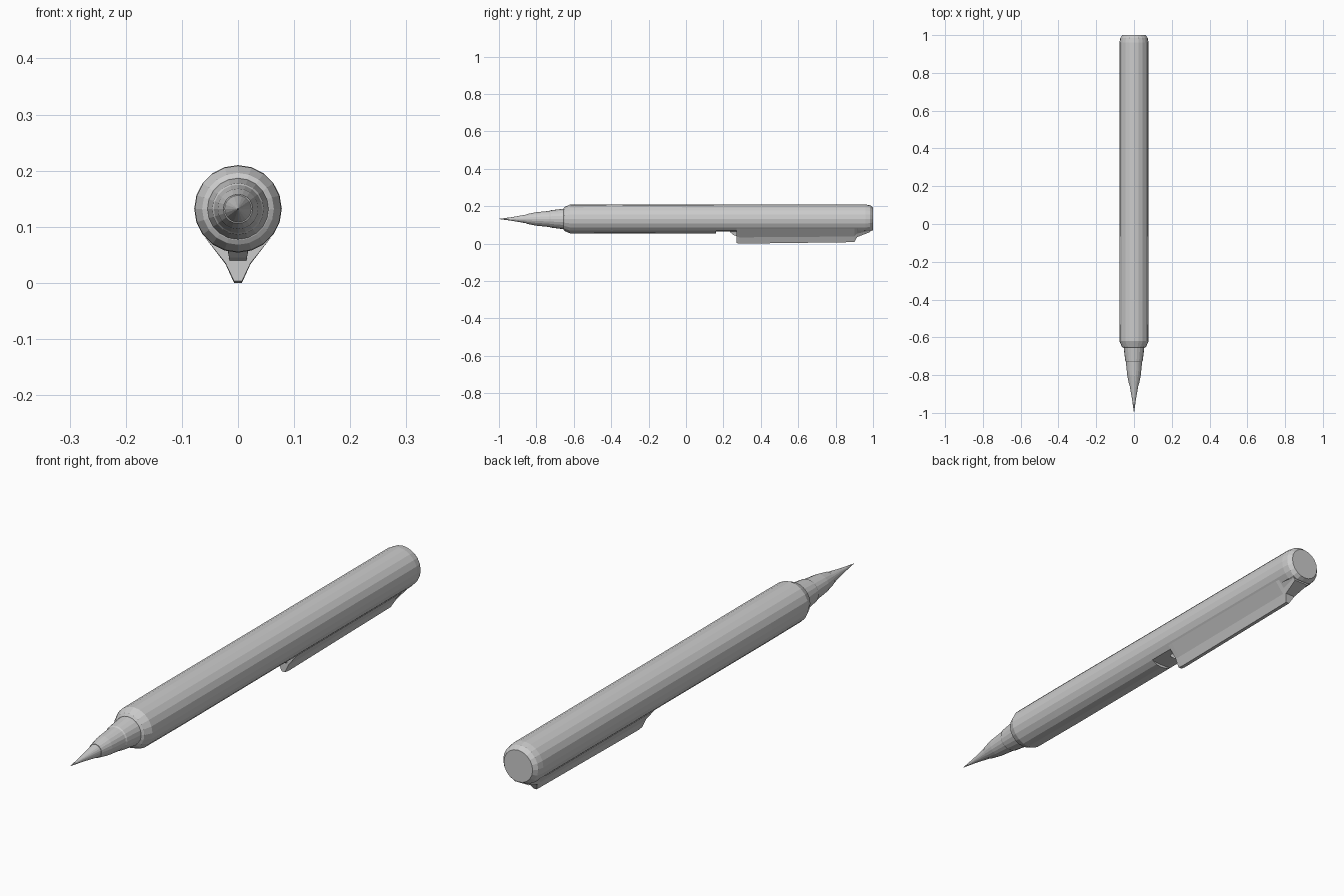
import bpy, bmesh
from math import sin, cos, pi

if "Cube" in bpy.data.objects:
    bpy.data.objects.remove(bpy.data.objects["Cube"])

AXIS_Z = 0.132   # height of the pen's long axis
SIDES = 20


def make_object(name, bm):
    bmesh.ops.remove_doubles(bm, verts=bm.verts, dist=1e-5)
    bmesh.ops.recalc_face_normals(bm, faces=bm.faces)
    mesh = bpy.data.meshes.new(name)
    bm.to_mesh(mesh)
    bm.free()
    obj = bpy.data.objects.new(name, mesh)
    bpy.context.collection.objects.link(obj)
    return obj


def loft(name, rings):
    """Skin a list of equal-length point rings and cap both ends."""
    bm = bmesh.new()
    loops = [[bm.verts.new(p) for p in ring] for ring in rings]
    n = len(loops[0])
    for a, b in zip(loops, loops[1:]):
        for i in range(n):
            j = (i + 1) % n
            bm.faces.new((a[i], a[j], b[j], b[i]))
    bm.faces.new(loops[0])
    bm.faces.new(loops[-1])
    return make_object(name, bm)


def lathe(name, profile, floor=0.0):
    """Turn (y, radius) pairs about the pen axis; floor flattens the underside."""
    rings = []
    for y, r in profile:
        rings.append([(r * sin(2 * pi * i / SIDES), y,
                       max(floor, AXIS_Z + r * cos(2 * pi * i / SIDES)))
                      for i in range(SIDES)])
    return loft(name, rings)


def clip_ring(y, top, bottom, half_top, half_bottom):
    """Tapered, slightly concave section of the clip."""
    mid_z = bottom + 0.42 * (top - bottom)
    half_mid = half_bottom + 0.3 * (half_top - half_bottom)
    right = [(half_top, y, top), (half_mid, y, mid_z), (half_bottom, y, bottom)]
    return right + [(-x, yy, z) for x, yy, z in reversed(right)]


# Writing point and stepped grip cone
lathe("writing_tip", [(-1.0, 0.0005), (-0.93, 0.010), (-0.855, 0.023), (-0.84, 0.026)])
lathe("grip_cone", [(-0.85, 0.026), (-0.80, 0.036), (-0.73, 0.043),
                    (-0.725, 0.046), (-0.66, 0.054), (-0.62, 0.058)])

# Front barrel with chamfered shoulder
lathe("front_barrel", [(-0.655, 0.056), (-0.65, 0.064), (-0.62, 0.077),
                       (-0.40, 0.078), (0.16, 0.077)])

# Rear barrel, flattened underneath where the clip sits, with rounded end
lathe("rear_barrel", [(0.16, 0.077), (0.96, 0.077), (0.985, 0.073), (1.0, 0.060)],
      floor=0.066)

# Clip: long wedge keel with sloped rear end
loft("clip", [clip_ring(0.27, 0.080, 0.003, 0.058, 0.007),
              clip_ring(0.29, 0.080, 0.000, 0.058, 0.007),
              clip_ring(0.90, 0.080, 0.008, 0.058, 0.007),
              clip_ring(0.915, 0.080, 0.035, 0.056, 0.020),
              clip_ring(0.98, 0.080, 0.060, 0.052, 0.030)])

# Small catch under the front end of the clip
loft("clip_catch", [clip_ring(0.235, 0.075, 0.062, 0.024, 0.018),
                    clip_ring(0.255, 0.075, 0.045, 0.024, 0.016),
                    clip_ring(0.285, 0.075, 0.035, 0.024, 0.014)])
